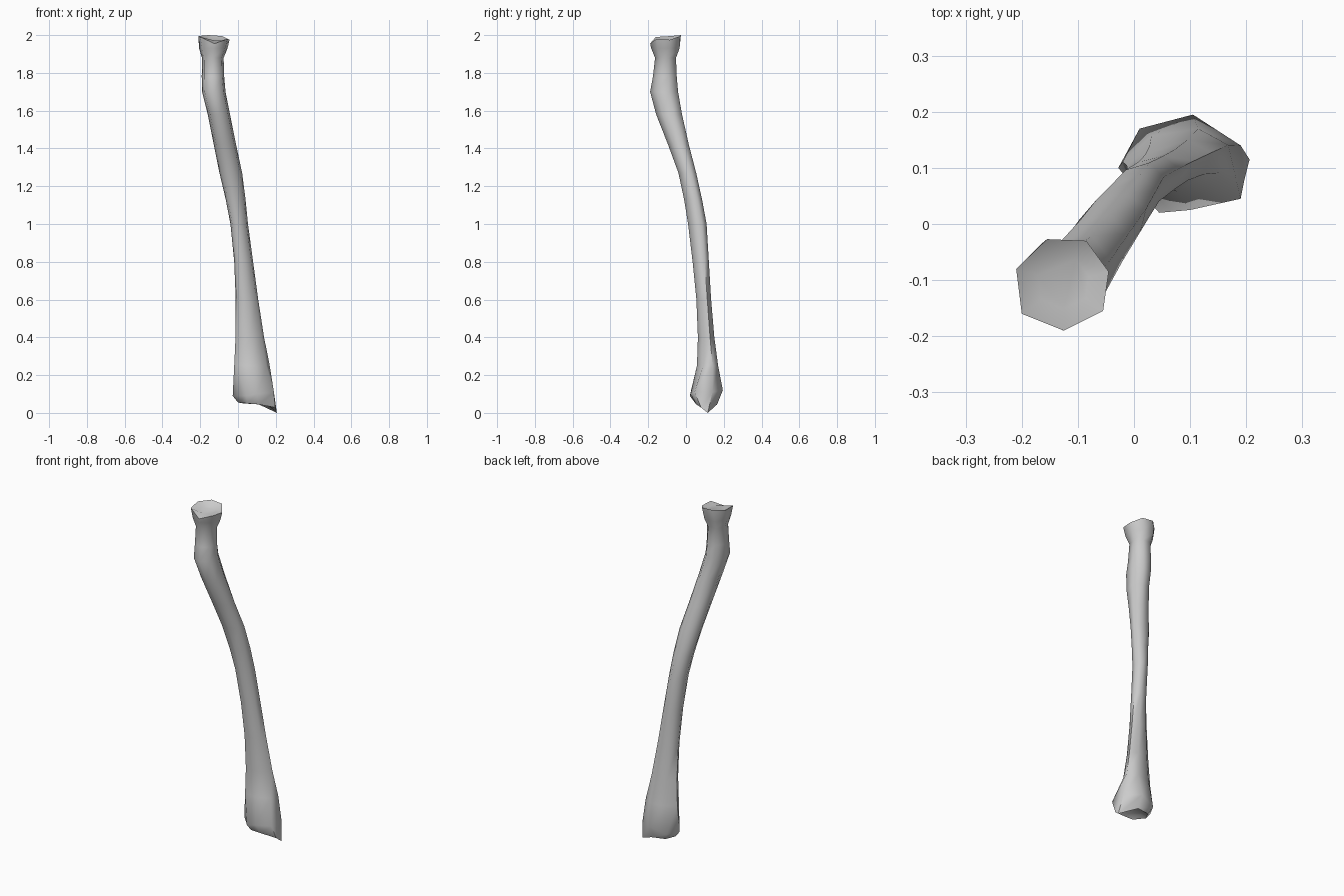
import bpy, bmesh
from math import cos, sin, pi, radians

if "Cube" in bpy.data.objects:
    bpy.data.objects.remove(bpy.data.objects["Cube"])

N = 7  # sides of every cross-section

# Shaft sections: z, x min, x max, y min, y max, skew towards the x = y diagonal
SHAFT = [
    (0.25, -0.020, 0.168, 0.058, 0.170, 0.25),
    (0.40, -0.013, 0.138, 0.063, 0.150, 0.25),
    (0.60, -0.012, 0.107, 0.055, 0.133, 0.25),
    (0.80, -0.020, 0.080, 0.035, 0.121, 0.27),
    (1.00, -0.040, 0.053, 0.011, 0.109, 0.27),
    (1.13, -0.065, 0.040, -0.010, 0.085, 0.25),
    (1.27, -0.098, 0.022, -0.040, 0.054, 0.20),
    (1.42, -0.128, -0.010, -0.095, 0.015, 0.15),
    (1.58, -0.160, -0.042, -0.158, -0.021, 0.10),
    (1.70, -0.190, -0.066, -0.190, -0.042, 0.05),
    (1.78, -0.192, -0.073, -0.175, -0.049, 0.0),
    (1.88, -0.191, -0.076, -0.164, -0.053, 0.0),
]


def section(z, x0, x1, y0, y1, skew):
    """Skewed ellipse fitted exactly to its x and y limits."""
    t = [radians(14) + 2 * pi * i / N for i in range(N)]
    xs, ys = [cos(a) for a in t], [sin(a + skew) for a in t]
    fit = lambda v, s, a, b: a + (v - min(s)) / (max(s) - min(s)) * (b - a)
    return [(fit(x, xs, x0, x1), fit(y, ys, y0, y1), z) for x, y in zip(xs, ys)]


def inset(ring, f, dz):
    cx, cy = (sum(p[k] for p in ring) / N for k in (0, 1))
    return [(cx + (x - cx) * f, cy + (y - cy) * f, z + dz) for x, y, z in ring]


# Flared wrist end, with a pointed process on its outer corner
wrist_under = [(.206, .115, 0), (.11, .165, .045), (.03, .15, .05), (0, .1, .055),
               (.05, .05, .05), (.11, .055, .045), (.197, .08, .028)]
wrist_rim = [(.19, .14, .11), (.105, .195, .12), (.01, .17, .09), (-.028, .1, .09),
             (.045, .02, .09), (.10, .025, .10), (.19, .045, .11)]

# Cupped elbow head
head_rim = [(-.045, -.085, 1.975), (-.085, -.03, 1.995), (-.155, -.027, 2.0),
            (-.21, -.08, 1.995), (-.2, -.16, 1.99), (-.125, -.19, 1.955),
            (-.055, -.155, 1.98)]
head_low = section(1.93, -.206, -.055, -.184, -.034, 0)

wrist_cup = [(x, y, .065) for x, y, z in inset(wrist_rim, .45, 0)]
head_cup = [(x, y, 1.972) for x, y, z in inset(head_rim, .55, 0)]
rings = ([wrist_cup, wrist_under, wrist_rim] + [section(*s) for s in SHAFT]
         + [head_low, head_rim, head_cup])

# Loft the rings and close both ends
bm = bmesh.new()
loops = [[bm.verts.new(p) for p in r] for r in rings]
for a, b in zip(loops, loops[1:]):
    for i in range(N):
        j = (i + 1) % N
        bm.faces.new((a[i], a[j], b[j], b[i]))
bm.faces.new(loops[0][::-1])
bm.faces.new(loops[-1])
bmesh.ops.recalc_face_normals(bm, faces=bm.faces)

mesh = bpy.data.meshes.new("forearm_bone")
bm.to_mesh(mesh)
bm.free()
bone = bpy.data.objects.new("forearm_bone", mesh)
bpy.context.collection.objects.link(bone)
bpy.context.view_layer.objects.active = bone
bone.select_set(True)
bpy.ops.object.shade_smooth_by_angle(angle=radians(65))
